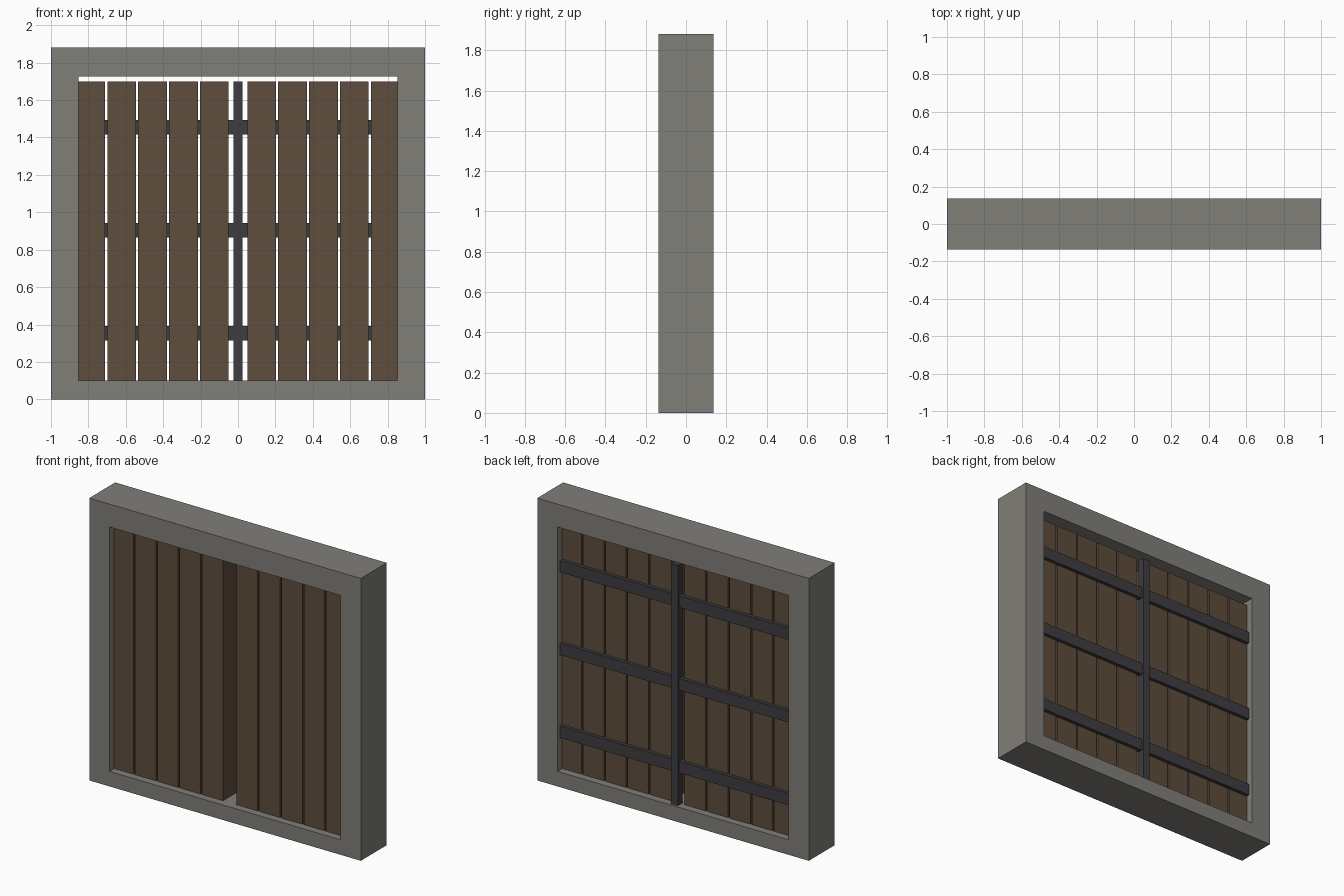
import bpy
import bmesh

if "Cube" in bpy.data.objects:
    bpy.data.objects.remove(bpy.data.objects["Cube"])


def material(name, rgb):
    mat = bpy.data.materials.new(name)
    mat.diffuse_color = (*rgb, 1)
    mat.use_nodes = True
    mat.node_tree.nodes["Principled BSDF"].inputs["Base Color"].default_value = mat.diffuse_color
    return mat


stone = material("stone", (0.215, 0.21, 0.19))
wood = material("wood", (0.113, 0.074, 0.045))
iron = material("iron", (0.047, 0.047, 0.053))


def finish(name, bm, mat):
    bmesh.ops.recalc_face_normals(bm, faces=bm.faces)
    mesh = bpy.data.meshes.new(name)
    bm.to_mesh(mesh)
    bm.free()
    mesh.materials.append(mat)
    obj = bpy.data.objects.new(name, mesh)
    bpy.context.collection.objects.link(obj)
    return obj


def box(name, x, y, z, mat):
    """Box from (min, max) ranges on each axis."""
    bm = bmesh.new()
    bmesh.ops.create_cube(bm, size=1)
    for v in bm.verts:
        for i, (lo, hi) in enumerate((x, y, z)):
            v.co[i] = hi if v.co[i] > 0 else lo
    return finish(name, bm, mat)


def rect(x, z0, z1):
    return [(-x, z0), (x, z0), (x, z1), (-x, z1)]


# Stone surround: rectangular ring extruded through the wall depth
DEPTH = 0.136
bm = bmesh.new()
outer = [bm.verts.new((x, -DEPTH, z)) for x, z in rect(1.0, 0.0, 1.88)]
inner = [bm.verts.new((x, -DEPTH, z)) for x, z in rect(0.852, 0.10, 1.727)]
for i in range(4):
    j = (i + 1) % 4
    bm.faces.new((outer[i], outer[j], inner[j], inner[i]))
ring = bmesh.ops.extrude_face_region(bm, geom=bm.faces[:], use_keep_orig=True)
for v in ring["geom"]:
    if isinstance(v, bmesh.types.BMVert):
        v.co.y = DEPTH
finish("stone_surround", bm, stone)

# Two leaves of five planks, mirrored about the centre gap
for side, label in ((-1, "left"), (1, "right")):
    for i in range(5):
        near = 0.05 + i * 0.165
        x = sorted((side * near, side * min(near + 0.154, 0.858)))
        box(f"{label}_plank_{i + 1}", x, (-0.086, 0.086), (0.10, 1.70), wood)

# Iron cross bars on the back
for i, z in enumerate((0.353, 0.904, 1.455)):
    box(f"cross_bar_{i + 1}", (-0.852, 0.852), (0.075, 0.109),
        (z - 0.039, z + 0.039), iron)

# Upright bar covering the centre gap
box("centre_bar", (-0.025, 0.025), (0.075, 0.121), (0.10, 1.70), iron)
